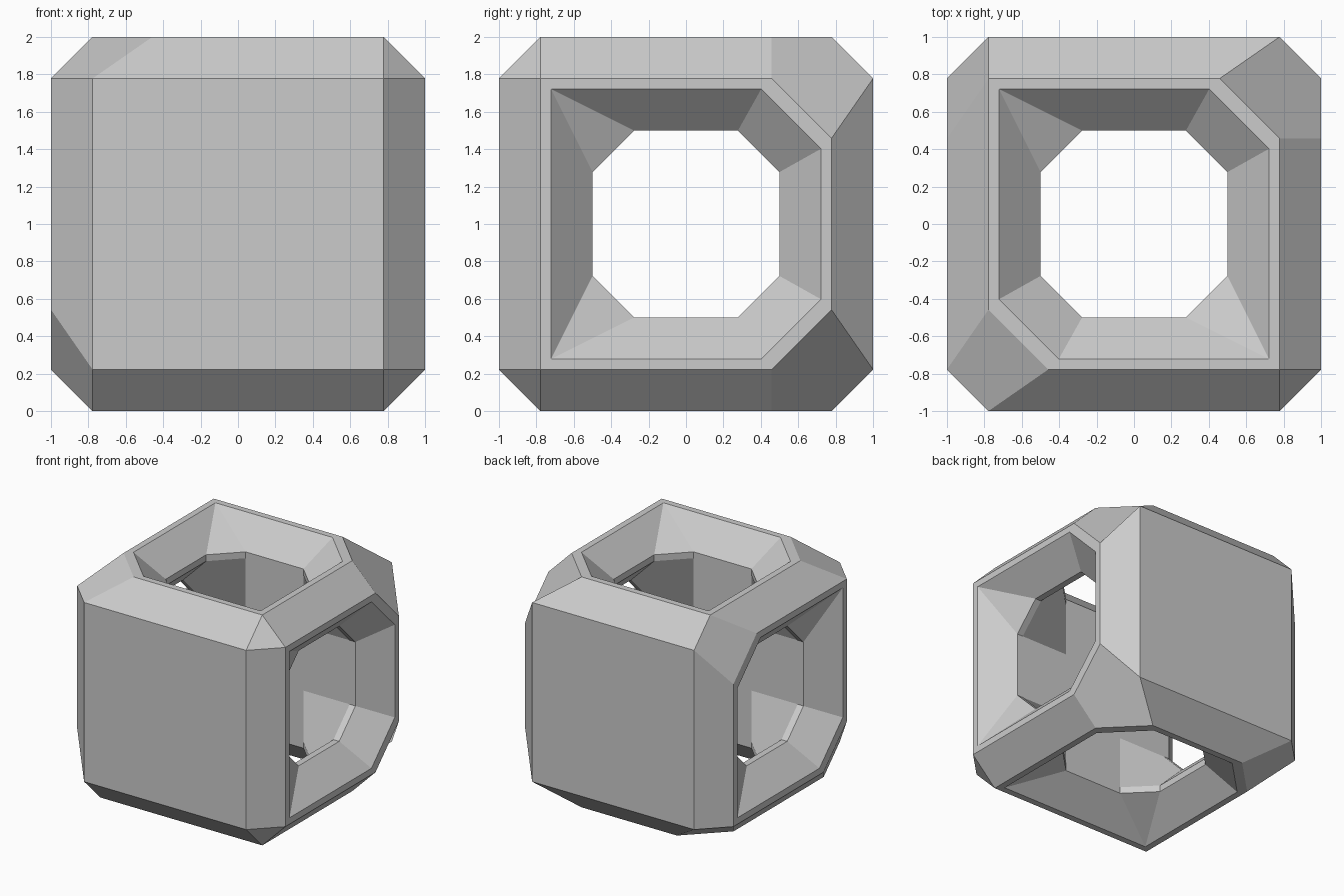
import bpy, bmesh
from itertools import product

if "Cube" in bpy.data.objects:
    bpy.data.objects.remove(bpy.data.objects["Cube"])

# Key half-sizes, all measured from the cube centre
U = 1 / 18
FACE, CUT = 14 * U, 0.458       # flat face half-width, clipped corner start
RIM = U                         # rim width and lip depth
HOLE, FLAT = 9 * U, 5 * U       # octagonal hole half-width and half-side
DEEP, IN = 14 * U, 13 * U       # where the lip starts and ends

# Clipped corners of each opening: (axis, side) -> (other axis sign, y sign)
CLIPPED = {
    ('z', 1): {(1, 1), (-1, -1)},
    ('z', -1): {(1, 1), (-1, 1)},
    ('x', 1): {(1, 1), (-1, 1)},
    ('x', -1): {(1, 1), (-1, -1)},
}

bm = bmesh.new()
cache = {}


def vert(p):
    key = tuple(round(c, 4) for c in p)
    if key not in cache:
        cache[key] = bm.verts.new((p[0], p[1], p[2] + 1))
    return cache[key]


def face(*pts):
    vs = list(dict.fromkeys(vert(p) for p in pts))
    if len(vs) > 2:
        bm.faces.new(vs)


def place(axis, d, u, y):
    """Point on an opening plane at depth d."""
    return (d, y, u) if axis == 'x' else (u, y, d)


def corner(axis, s, su, sy):
    """Outer rim corner: the point nearest y and the point nearest u."""
    c = CUT if (su, sy) in CLIPPED[axis, s] else FACE
    return [(su * c, sy * FACE), (su * FACE, sy * c)]


def outer(axis, s, su, sy):
    return [place(axis, s, u, y) for u, y in corner(axis, s, su, sy)]


def sign(a):
    return 1 if a > 0 else -1


S = (1, -1)

# Outer corner facets
for sx, sy, sz in product(S, S, S):
    x, z = outer('x', sx, sz, sy), outer('z', sz, sx, sy)
    face((sx * FACE, sy, sz * FACE), x[0], x[1], z[1], z[0])

# Edge chamfers
for a, b in product(S, S):
    p, q = [[outer('x', a, b, sy)[1], outer('z', b, a, sy)[1]] for sy in S]
    face(p[0], p[1], q[1], q[0])
    for axis in 'xz':
        p, q = [outer(axis, a, su, b)[0] for su in S]
        face(p, q, place(axis, a * FACE, -FACE, b), place(axis, a * FACE, FACE, b))

# Closed front and back, with cross-shaped inner walls
for sy in S:
    face(*[(x * FACE, sy, z * FACE) for x, z in ((1, 1), (-1, 1), (-1, -1), (1, -1))])
    w = sy * HOLE
    face(*[(x * FLAT, w, z * FLAT) for x, z in ((1, 1), (-1, 1), (-1, -1), (1, -1))])
    for axis, s in product('xz', S):
        face(*[place(axis, s * d, u, w) for d, u in
               ((FLAT, FLAT), (IN, FLAT), (IN, -FLAT), (FLAT, -FLAT))])

# Openings: rim, funnel and octagonal lip
for axis, s in CLIPPED:
    rim = []
    for i, (su, sy) in enumerate(((1, 1), (-1, 1), (-1, -1), (1, -1))):
        pair = corner(axis, s, su, sy)
        rim += pair if i % 2 else pair[::-1]
    octagon = []
    for i, (su, sy) in enumerate(((1, 1), (-1, 1), (-1, -1), (1, -1))):
        pair = [(su * FLAT, sy * HOLE), (su * HOLE, sy * FLAT)]
        octagon += pair if i % 2 else pair[::-1]
    inner = [(u - sign(u) * RIM, y - sign(y) * RIM) for u, y in rim]
    rings = [[place(axis, s * d, u, y) for u, y in loop] for d, loop in
             ((1, rim), (1, inner), (DEEP, octagon), (IN, octagon))]
    for a, b in zip(rings, rings[1:]):
        for i in range(8):
            j = (i + 1) % 8
            face(a[i], a[j], b[j], b[i])

# Inner corner facets and the back of each bar between openings
for sx, sz in product(S, S):
    for sy in S:
        face(*[(sx * x, sy * y, sz * z) for x, y, z in
               ((FLAT, HOLE, FLAT), (IN, HOLE, FLAT), (IN, FLAT, HOLE),
                (HOLE, FLAT, IN), (FLAT, HOLE, IN))])
    face(*[(sx * x, y, sz * z) for x, y, z in
           ((IN, FLAT, HOLE), (IN, -FLAT, HOLE), (HOLE, -FLAT, IN), (HOLE, FLAT, IN))])

bmesh.ops.recalc_face_normals(bm, faces=bm.faces)
mesh = bpy.data.meshes.new("hollow_cube")
bm.to_mesh(mesh)
bm.free()
bpy.context.collection.objects.link(bpy.data.objects.new("hollow_cube", mesh))
